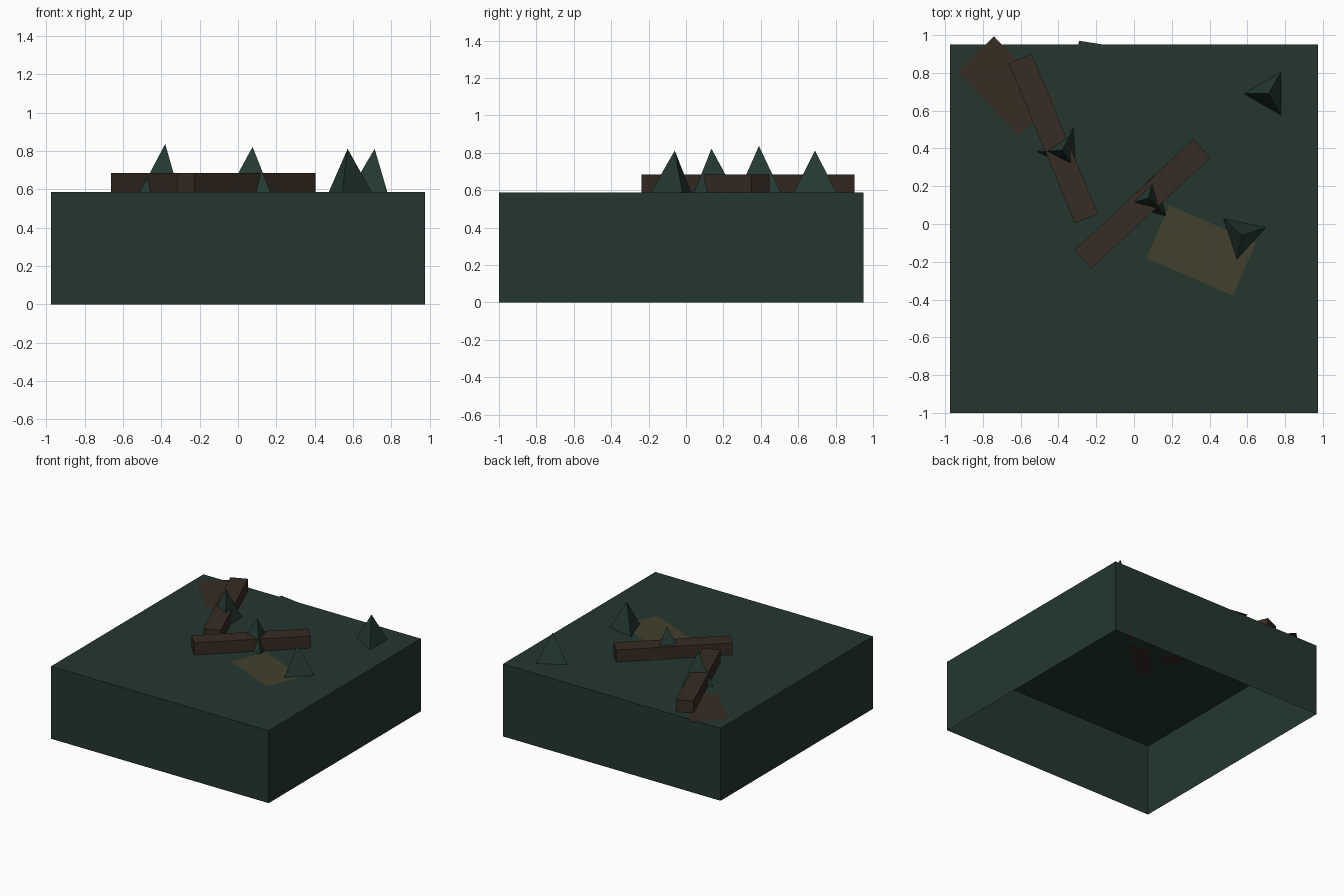
import bpy, bmesh
from math import radians
from mathutils import Matrix

if "Cube" in bpy.data.objects:
    bpy.data.objects.remove(bpy.data.objects["Cube"], do_unlink=True)

GROUND = 0.587


def material(name, color):
    m = bpy.data.materials.new(name)
    m.use_nodes = True
    rgba = (*color, 1)
    m.diffuse_color = rgba
    bsdf = m.node_tree.nodes["Principled BSDF"]
    bsdf.inputs["Base Color"].default_value = rgba
    bsdf.inputs["Roughness"].default_value = 0.9
    return m


green = material("forest green", (0.0170, 0.0382, 0.0284))
spike_green = material("pine green", (0.0185, 0.0423, 0.0330))
bark = material("bark brown", (0.0390, 0.0250, 0.0170))
soil = material("soil brown", (0.0382, 0.0250, 0.0160))
moss = material("dry moss", (0.0545, 0.0513, 0.0252))


def finish(name, bm, mat):
    mesh = bpy.data.meshes.new(name)
    bm.to_mesh(mesh)
    bm.free()
    mesh.materials.append(mat)
    obj = bpy.data.objects.new(name, mesh)
    bpy.context.collection.objects.link(obj)
    return obj


def placed(x, y, z, angle, size):
    return (Matrix.Translation((x, y, z)) @ Matrix.Rotation(radians(angle), 4, 'Z')
            @ Matrix.Diagonal((*size, 1)))


def box(name, mat, x, y, z, angle, size, open_bottom=False):
    bm = bmesh.new()
    bmesh.ops.create_cube(bm, size=1, matrix=placed(x, y, z, angle, size))
    if open_bottom:
        bm.normal_update()
        down = [f for f in bm.faces if f.normal.z < -0.9]
        bmesh.ops.delete(bm, geom=down, context='FACES')
    return finish(name, bm, mat)


def patch(name, mat, x, y, angle, lift, length=0.47, width=0.27):
    bm = bmesh.new()
    bmesh.ops.create_grid(bm, x_segments=1, y_segments=1, size=0.5,
                          matrix=placed(x, y, GROUND + lift, angle, (length, width, 1)))
    return finish(name, bm, mat)


def spike(name, x, y, angle, height, radius=0.133):
    bm = bmesh.new()
    tip = bm.verts.new((x, y, GROUND + height))
    ring = []
    for i in range(3):
        turn = Matrix.Rotation(radians(angle + 120 * i), 4, 'Z')
        p = turn @ Matrix.Translation((radius, 0, 0))
        ring.append(bm.verts.new((x + p.translation.x, y + p.translation.y, GROUND - 0.002)))
    for i in range(3):
        bm.faces.new((ring[i], ring[(i + 1) % 3], tip))
    bm.faces.new(ring[::-1])
    return finish(name, bm, spike_green)


# Hollow ground block, open underneath
box("ground_block", green, 0, -0.025, GROUND / 2, 0, (1.95, 1.95, GROUND), open_bottom=True)

# Fallen square logs
LOG_H = 0.098
box("log_back", bark, -0.427, 0.452, GROUND + LOG_H / 2, -67.5, (0.917, 0.132, LOG_H))
box("log_middle", bark, 0.043, 0.105, GROUND + LOG_H / 2, 43, (0.863, 0.132, LOG_H))

# Coloured ground patches
patch("soil_patch", soil, -0.675, 0.73, -46, 0.004)
patch("moss_patch", moss, 0.355, -0.14, -23.5, 0.004, 0.5, 0.305)

# Ground patches matching the block
for i, (x, y, a) in enumerate([(-0.71, -0.44, -45), (0.34, -0.61, 15),
                               (-0.08, 0.8, -9), (-0.44, -0.18, 67)]):
    patch(f"grass_patch_{i + 1}", green, x, y, a, 0.002 + 0.0005 * i)

# Three-sided spikes
spike("spike_back_left", 0.713, 0.69, 60, 0.225)
spike("spike_front_left", 0.572, -0.06, 18, 0.225)
spike("spike_log_back", -0.38, 0.39, 63, 0.25)
spike("spike_log_middle", 0.076, 0.136, 75, 0.235)
